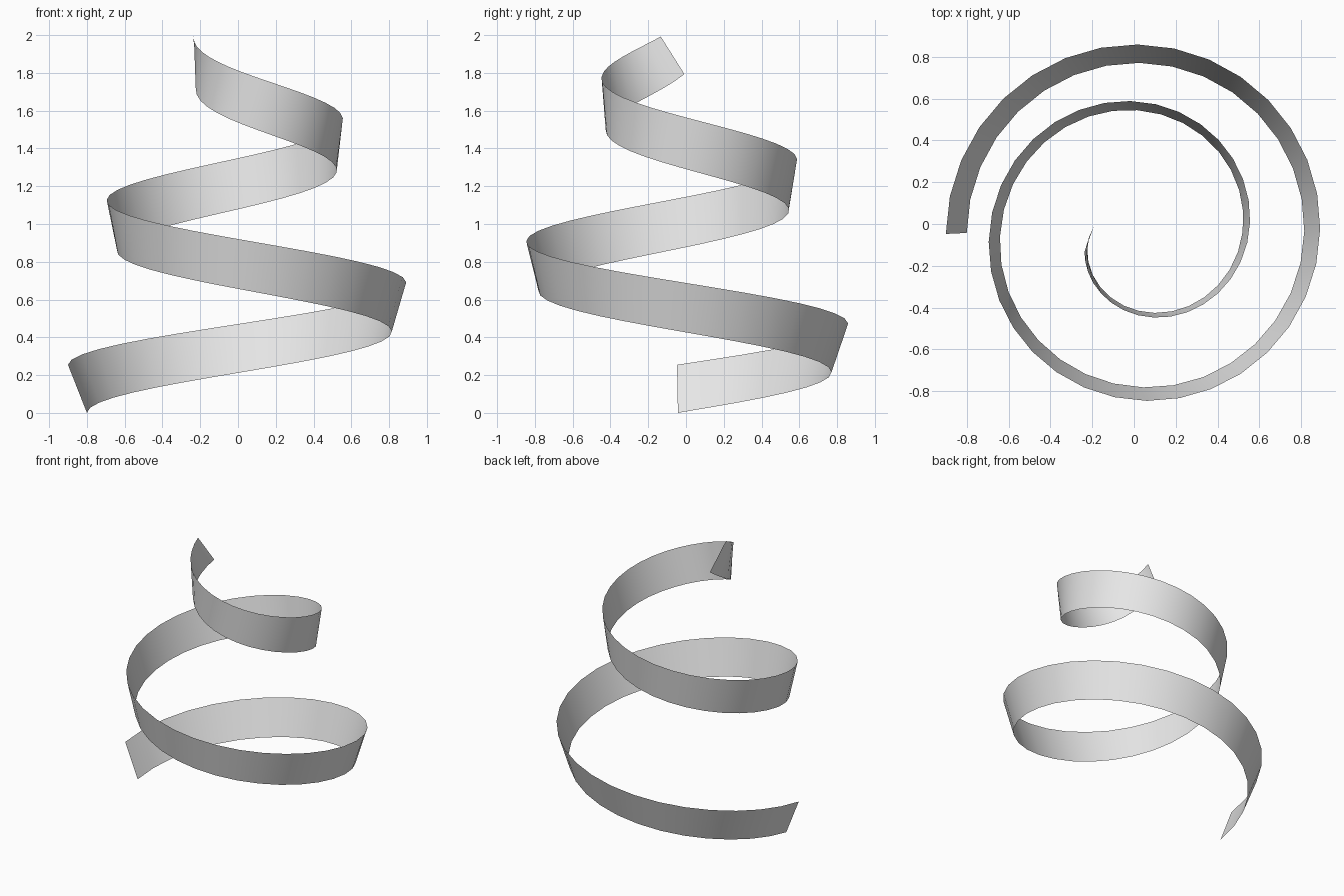
import bpy, bmesh, math

cube = bpy.data.objects.get("Cube")
if cube:
    bpy.data.objects.remove(cube, do_unlink=True)

CENTRE_X, CENTRE_Y = 0.03, -0.045
SEGMENTS = 64          # about 32 per turn
TURNS_END = 7.95       # quarter turns


def top_edge(t):
    return 0.93 - 0.0185 * t - 0.0083 * t * t, 0.255 + 0.22 * t + 0.03 * (t / 8) ** 12


def bottom_edge(t):
    return 0.83 - 0.0059 * t - 0.0085 * t * t, 0.217 * t + 0.03 * (t / 8) ** 12


def spiral_point(edge, t):
    """Point on a shrinking, rising edge, clockwise from -x."""
    radius, z = edge(t)
    angle = math.pi - t * math.pi / 2
    return (CENTRE_X + radius * math.cos(angle),
            CENTRE_Y + radius * math.sin(angle), max(z, 0))


# Ribbon: sections lean back more as the coil tightens
bm = bmesh.new()
sections = []
for i in range(SEGMENTS + 1):
    t = TURNS_END * i / SEGMENTS
    lean = 0.011 * (1 / top_edge(t)[0] ** 2 - 1)
    sections.append((bm.verts.new(spiral_point(bottom_edge, t + lean)),
                     bm.verts.new(spiral_point(top_edge, t - lean))))
for (a, b), (c, d) in zip(sections, sections[1:]):
    bm.faces.new((a, b, d, c))

mesh = bpy.data.meshes.new("spiral_ribbon")
bm.to_mesh(mesh)
bm.free()
ribbon = bpy.data.objects.new("spiral_ribbon", mesh)
bpy.context.collection.objects.link(ribbon)

# Plain light grey
grey = bpy.data.materials.new("light_grey")
grey.use_nodes = True
colour = (0.8, 0.8, 0.8, 1)
grey.diffuse_color = colour
grey.node_tree.nodes["Principled BSDF"].inputs["Base Color"].default_value = colour
mesh.materials.append(grey)

bpy.context.view_layer.objects.active = ribbon
ribbon.select_set(True)
bpy.ops.object.shade_smooth_by_angle(angle=math.radians(40))
